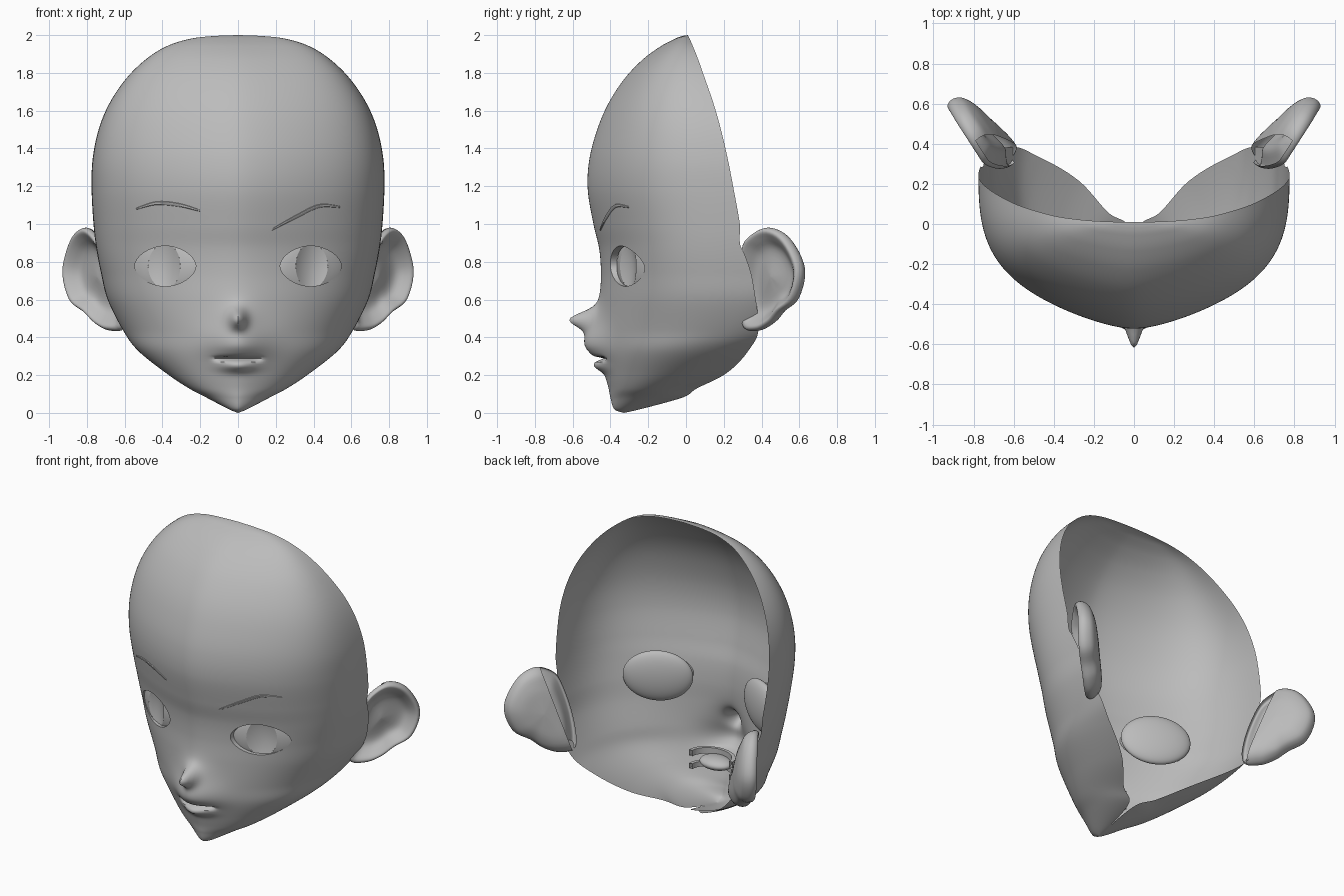
import bpy, bmesh
from math import sin, cos, exp, pi, radians, copysign
from mathutils import Vector
from mathutils.bvhtree import BVHTree

cube = bpy.data.objects.get("Cube")
if cube:
    bpy.data.objects.remove(cube)

GREY = (0.5, 0.5, 0.5, 1)
clay = bpy.data.materials.new("clay grey")
clay.use_nodes = True
clay.diffuse_color = GREY
clay.node_tree.nodes["Principled BSDF"].inputs["Base Color"].default_value = GREY


def finish(bm, name, angle=50):
    mesh = bpy.data.meshes.new(name)
    bm.to_mesh(mesh)
    bm.free()
    mesh.materials.append(clay)
    mesh.shade_smooth()
    mesh.set_sharp_from_angle(angle=radians(angle))
    obj = bpy.data.objects.new(name, mesh)
    bpy.context.collection.objects.link(obj)
    return obj


def spline(points, steps, closed=False):
    """Catmull-Rom curve through points of any dimension."""
    n, out = len(points), []
    pick = (lambda i: points[i % n]) if closed else (lambda i: points[max(0, min(n - 1, i))])
    for i in range(n if closed else n - 1):
        for k in range(steps):
            u = k / steps
            out.append([((2 * b) + (c - a) * u + (2 * a - 5 * b + 4 * c - d) * u * u
                         + (3 * b - a - 3 * c + d) * u ** 3) / 2
                        for a, b, c, d in zip(pick(i - 1), pick(i), pick(i + 1), pick(i + 2))])
    if not closed:
        out.append(list(points[-1]))
    return out


def loft(bm, rings, closed=False):
    grid = [[bm.verts.new(p) for p in ring] for ring in rings]
    for a, b in zip(grid, grid[1:]):
        count = len(a)
        for j in range(count if closed else count - 1):
            k = (j + 1) % count
            bm.faces.new((a[j], b[j], b[k], a[k]))
    bmesh.ops.remove_doubles(bm, verts=bm.verts, dist=0.0005)


def ball(size):
    bm = bmesh.new()
    bmesh.ops.create_uvsphere(bm, u_segments=64, v_segments=40, radius=1)
    bmesh.ops.scale(bm, vec=size, verts=bm.verts)
    return bm


def open_hole(bm, cx, cz, a, b, power, back, height_of):
    """Cut a rounded hole through the front of a surface and return its rim."""
    def radius(p):
        return (abs((p.x - cx) / a) ** power + abs((p.z - cz) / b) ** power) ** (1 / power)

    inside = [f for f in bm.faces if f.calc_center_median().y < back
              and radius(f.calc_center_median()) < 1]
    bmesh.ops.delete(bm, geom=inside, context='FACES')
    rim = [e for e in bm.edges if e.is_boundary
           and all(v.co.y < back and radius(v.co) < 1.3 for v in e.verts)]
    for v in {v for e in rim for v in e.verts}:
        r = radius(v.co)
        v.co.x, v.co.z = cx + (v.co.x - cx) / r, cz + (v.co.z - cz) / r
        v.co.y = height_of(v.co.x, v.co.z)
    return rim


# Head sections: height, front y, half width, middle y, sweep in degrees
SECTIONS = [
    (2, .01, 0, .01, 90), (1.995, -.02, .13, .012, 90), (1.98, -.06, .255, .02, 90),
    (1.94, -.135, .38, .037, 90), (1.87, -.23, .49, .065, 90), (1.77, -.325, .592, .1, 90),
    (1.64, -.41, .68, .145, 90), (1.5, -.47, .738, .185, 90), (1.34, -.512, .77, .222, 90),
    (1.18, -.52, .775, .253, 90), (1, -.49, .765, .285, 90), (.87, -.46, .75, .295, 90),
    (.74, -.45, .725, .29, 92), (.6, -.455, .69, .265, 96), (.44, -.46, .61, .2, 105),
    (.33, -.45, .53, .08, 118), (.21, -.43, .38, -.05, 134), (.13, -.41, .26, -.159, 150),
    (.08, -.4, .165, -.21, 172), (.02, -.38, .05, -.31, 180), (0, -.33, 0, -.33, 180)]


def bump(x, z, depth, height, width, above, below):
    spread = above if z > height else below
    return depth * exp(-(x / width) ** 2 - ((z - height) / spread) ** 2)


def features(x, z):
    nose = bump(x, z, .115, .495, .04, .05, .05)
    bridge = bump(x, z, .03, .5, .1, .09, .09)
    muzzle = bump(x, z, .08, .36, .15, .1, .08)
    lip = bump(x, z, .04, .247, .09, .026, .03)
    slit = .05 * exp(-(x / .12) ** 6 - ((z - .287) / .009) ** 2)
    return slit - nose - bridge - muzzle - lip


def section(z, front, width, middle, sweep, columns=160):
    z = max(0, z)
    sweep = radians(min(sweep, 180))
    blend = max(0, min(1, (.9 - z) / .65))
    power = .74 + .26 * blend * blend * (3 - 2 * blend)
    ring = []
    for j in range(columns + 1):
        t = sweep * (2 * j / columns - 1)
        f = abs(sin(t))
        c = copysign(abs(cos(t)) ** power, cos(t))
        ridge = .32 * f * f * (1 - f) / (f + .35) if c > 0 else 0
        x = width * sin(t)
        y = middle - (middle - front) * (c - ridge)
        ring.append((x, y + (features(x, z) if c > 0 else 0), z))
    return ring


head = bmesh.new()
loft(head, [section(*row) for row in spline(SECTIONS, 12)])
skin = BVHTree.FromBMesh(head)


def skin_y(x, z):
    hit = skin.ray_cast(Vector((x, -2, z)), Vector((0, 1, 0)))[0]
    return hit.y if hit else 0


# Eye openings with a short inner lid wall
EYE_X, EYE_Z = .385, .777
for side in (-1, 1):
    rim = open_hole(head, side * EYE_X, EYE_Z, .162, .107, 1.8, .1, skin_y)
    wall = bmesh.ops.extrude_edge_only(head, edges=rim)["geom"]
    for v in wall:
        if isinstance(v, bmesh.types.BMVert):
            v.co.y += .035
finish(head, "face_shell")

# Eyeballs with a dished iris set into each
SIZE = Vector((.215, .055, .165))
IRIS_A, IRIS_B = .095, .118


def eye_front(x, z):
    return -SIZE.y * max(0, 1 - (x / SIZE.x) ** 2 - (z / SIZE.z) ** 2) ** .5


for side, label in ((-1, "right"), (1, "left")):
    shift = -side * .02
    place = Vector((side * EYE_X, skin_y(side * EYE_X, EYE_Z) + SIZE.y + .02, EYE_Z))
    white = ball(SIZE)
    open_hole(white, shift, 0, IRIS_A, IRIS_B, 2, 0, eye_front)
    dish = bmesh.new()
    rings = []
    for k in range(9):
        r = k / 8
        ring = []
        for j in range(40):
            a = 2 * pi * j / 40
            x, z = shift + IRIS_A * cos(a), IRIS_B * sin(a)
            ring.append((shift + (x - shift) * r, eye_front(x, z) * r * r - .025 * (1 - r * r), z * r))
        rings.append(ring)
    loft(dish, rings, closed=True)
    for bm, part in ((white, "_eyeball"), (dish, "_iris")):
        obj = finish(bm, label + part, 180)
        obj.location, obj.rotation_euler.z = place, side * radians(28)

# Eyebrows: tapered ridges lying on the skin
BROWS = {
    "right_eyebrow": [(-.54, 1.08), (-.43, 1.11), (-.31, 1.1), (-.2, 1.07)],
    "left_eyebrow": [(.18, .97), (.31, 1.04), (.43, 1.095), (.54, 1.09)]}
for name, points in BROWS.items():
    path = spline(points, 8)
    rows = []
    for i, (x, z) in enumerate(path):
        half = .004 + .006 * sin(pi * i / (len(path) - 1))
        rows.append([(x, skin_y(x, z + h) - lift, z + h)
                     for h, lift in ((half, .002), (half * .7, .007), (-half * .7, .007), (-half, .002))])
    bm = bmesh.new()
    loft(bm, rows)
    bmesh.ops.recalc_face_normals(bm, faces=bm.faces)
    finish(bm, name)

# Ears: one outline swept through a rolled rim, hollow front and rounded back
OUTLINE = [(.05, .87), (.12, .95), (.22, .98), (.33, .92), (.41, .76), (.36, .6),
           (.25, .53), (.17, .47), (.07, .435), (-.03, .46), (-.02, .65)]
RINGS = [(.02, -.03), (.4, -.04), (.62, -.03), (.78, .005), (.9, .03), (.97, .025),
         (1, 0), (.96, -.03), (.85, -.06), (.6, -.085), (.3, -.095), (.02, -.1)]
for side, label in ((-1, "right"), (1, "left")):
    curve = spline(OUTLINE, 5, closed=True)
    rings = []
    for scale, depth in spline(RINGS, 3):
        ring = []
        for s, z in curve:
            s, z = .17 + (s - .17) * scale, .72 + (z - .72) * scale
            lean = .1 * max(0, min(1, (z - .5) / .4)) * (1 - s / .42)
            along, out = .68 + s, .19 + depth + lean
            ring.append((side * (.72 * along + .69 * out), .69 * along - .72 * out, z))
        rings.append(ring)
    bm = bmesh.new()
    loft(bm, rings, closed=True)
    bmesh.ops.holes_fill(bm, edges=[e for e in bm.edges if e.is_boundary])
    bmesh.ops.recalc_face_normals(bm, faces=bm.faces)
    # the back of the ear is open where it meets the head
    outward = Vector((side * .69, -.72, 0))
    base = Vector((side * .49, .47, .47))
    slant = Vector((side * .72, .69, -.35))
    bmesh.ops.bisect_plane(bm, geom=bm.verts[:] + bm.edges[:] + bm.faces[:], dist=.0001,
                           plane_co=base, plane_no=slant)
    root = [f for f in bm.faces if f.normal.dot(outward) < 0
            and (f.calc_center_median() - base).dot(slant) < 0]
    bmesh.ops.delete(bm, geom=root, context='FACES')
    finish(bm, label + "_ear", 180)

# Mouth interior: tongue and two curved rows of teeth
finish(ball((.11, .08, .04)), "tongue", 180).location = (0, -.32, .275)
for name, low, high in (("upper_teeth", .3, .34), ("lower_teeth", .215, .25)):
    bm = bmesh.new()
    arcs = []
    for z, grow in ((low, 1), (high, 1), (high, .85), (low, .85), (low, 1)):
        arcs.append([(.16 * grow * sin(a), -.26 - .13 * grow * cos(a), z)
                     for a in [radians(-90 + 10 * k) for k in range(19)]])
    loft(bm, arcs)
    bmesh.ops.recalc_face_normals(bm, faces=bm.faces)
    finish(bm, name, 40)
